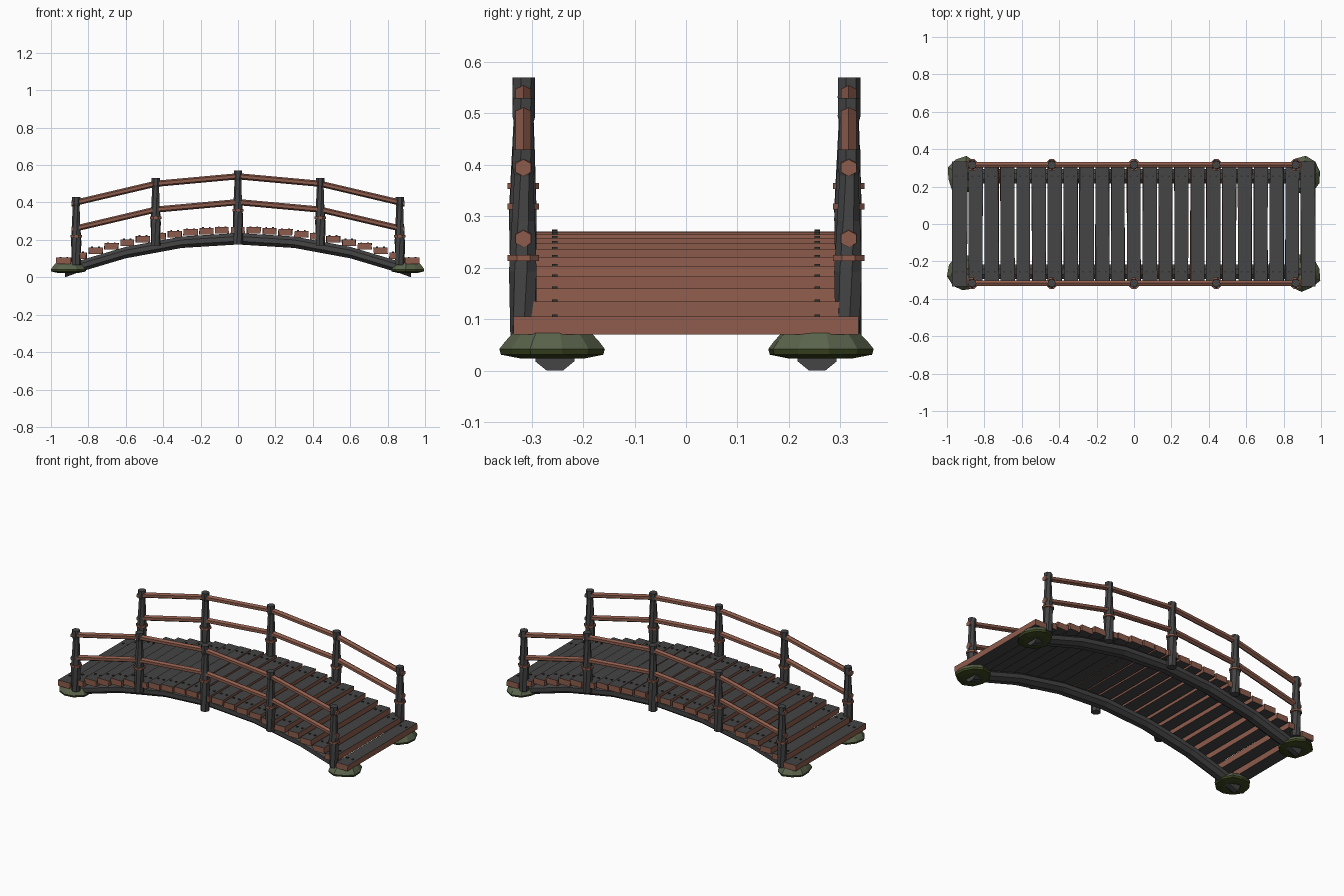
import bpy, bmesh, math, random
from mathutils import Vector

if "Cube" in bpy.data.objects:
    bpy.data.objects.remove(bpy.data.objects["Cube"])

random.seed(4)


def mat(name, rgb):
    m = bpy.data.materials.new(name)
    m.diffuse_color = (*rgb, 1)
    m.use_nodes = True
    m.node_tree.nodes["Principled BSDF"].inputs["Base Color"].default_value = m.diffuse_color
    return m


GREY = mat("dark grey wood", (0.058, 0.058, 0.058))
BROWN = mat("red brown wood", (0.27, 0.107, 0.072))
MOSS = mat("moss stone", (0.10, 0.125, 0.07))
OLIVE = mat("dark olive stone", (0.042, 0.058, 0.014))
IRON = mat("dark nail", (0.03, 0.036, 0.028))


def finish(bm, name, mats, rule=None):
    bmesh.ops.recalc_face_normals(bm, faces=bm.faces)
    if rule:
        for f in bm.faces:
            f.material_index = rule(f)
    me = bpy.data.meshes.new(name)
    bm.to_mesh(me)
    bm.free()
    for m in mats:
        me.materials.append(m)
    ob = bpy.data.objects.new(name, me)
    bpy.context.collection.objects.link(ob)
    return ob


def loft(bm, rings):
    """Skin equal-length rings of points and cap both ends."""
    vs = [[bm.verts.new(p) for p in r] for r in rings]
    n = len(vs[0])
    for a, b in zip(vs, vs[1:]):
        for i in range(n):
            j = (i + 1) % n
            bm.faces.new((a[i], a[j], b[j], b[i]))
    bm.faces.new(vs[0])
    bm.faces.new(vs[-1])


def hring(x, y, z, rx, ry, n, turn=0.0, wob=None):
    """Horizontal ring."""
    out = []
    for i in range(n):
        a = 2 * math.pi * i / n + turn
        w = wob[i] if wob else 1
        out.append((x + rx * w * math.cos(a), y + ry * w * math.sin(a), z))
    return out


def vring(x, y, z, ry, rz, n):
    """Ring standing in the YZ plane."""
    return [(x, y + ry * math.cos(2 * math.pi * (i + .5) / n),
             z + rz * math.sin(2 * math.pi * (i + .5) / n)) for i in range(n)]


def box(bm, c, s):
    r = bmesh.ops.create_cube(bm, size=1)
    for v in r["verts"]:
        v.co = Vector((c[0] + v.co.x * s[0], c[1] + v.co.y * s[1], c[2] + v.co.z * s[2]))
    return r["verts"]


def deck_z(x):
    return 0.27 - 0.19 * x * x


# deck planks (grey tops, brown edges) and nails
N = 23
planks, nails = bmesh.new(), bmesh.new()
for i in range(N):
    x = -0.931 + i * 1.862 / (N - 1)
    end = i in (0, N - 1)
    half = 0.335 if end else 0.325 + random.uniform(-.006, .004)
    top = deck_z(x)
    vs = box(planks, (x, 0, top - 0.0175), (0.078 if end else 0.074, 2 * half, 0.035))
    for v in vs:
        v.co.x += random.uniform(-.003, .003)
    for y in (-0.255, 0.255):
        for dx in (-0.018, 0.018):
            box(nails, (x + dx, y, top + 0.001), (0.01, 0.01, 0.006))
finish(planks, "deck_planks", [GREY, BROWN], lambda f: 0 if abs(f.normal.z) > .7 else 1)
finish(nails, "nails", [IRON])

POSTS = [(-0.865, 0.065, 0.43), (-0.44, 0.17, 0.53), (0, 0.175, 0.57),
         (0.44, 0.17, 0.53), (0.865, 0.065, 0.43)]
for side, sy in (("front", -1), ("back", 1)):
    # arched beam under the deck
    bm = bmesh.new()
    xs = [-0.925, -0.85, -0.6, -0.3, 0, 0.3, 0.6, 0.85, 0.925]
    loft(bm, [vring(x, sy * 0.255, 0.206 - 0.205 * x * x, 0.041, 0.033, 8) for x in xs])
    finish(bm, side + "_arch_beam", [GREY])

    # twisted, waisted posts with brown collars
    y = sy * 0.316
    posts, collars = bmesh.new(), bmesh.new()
    for x, z0, z1 in POSTS:
        h = z1 - z0
        prof = [(0, .026), (.35, .028), (.62, .023), (.86, .019), (.9, .023), (1, .023)]
        loft(posts, [hring(x, y, z0 + t * h, r, r, 7, t * 0.7) for t, r in prof])
        zc = z1 - 0.211
        loft(collars, [hring(x, y, zc + d, .033, .033, 8, math.pi / 8) for d in (-.006, .006)])
    finish(posts, side + "_posts", [GREY])
    finish(collars, side + "_post_collars", [BROWN])

    # upper and lower handrails, one length per span
    bm = bmesh.new()
    for drop in (0.03, 0.168):
        for a, b in zip(POSTS, POSTS[1:]):
            p = Vector((a[0], 0, a[2] - drop))
            q = Vector((b[0], 0, b[2] - drop))
            d = (q - p).normalized()
            p -= d * (0.026 if a is POSTS[0] else 0.008)
            q += d * (0.026 if b is POSTS[-1] else 0.008)
            loft(bm, [vring(c.x, y, c.z, 0.0175, 0.0165, 6) for c in (p, (p + q) / 2, q)])
    finish(bm, side + "_handrails", [BROWN])

# irregular mossy foot stones
for name, sx, sy in (("front_left", -1, -1), ("front_right", 1, -1),
                     ("back_left", -1, 1), ("back_right", 1, 1)):
    bm = bmesh.new()
    n = 10
    wob = [random.uniform(.9, 1.06) for _ in range(n)]
    cx, cy = sx * 0.907, sy * 0.259
    loft(bm, [hring(cx, cy, z, .094 * k, .102 * k, n, .2, wob)
              for z, k in ((.024, .62), (.031, .97), (.042, 1), (.058, .88), (.073, .74))])
    for v in bm.verts:
        v.co.x = max(-1, min(1, v.co.x))
    finish(bm, name + "_foot_stone", [MOSS, OLIVE],
           lambda f: 1 if f.calc_center_median().z < .04 else 0)
